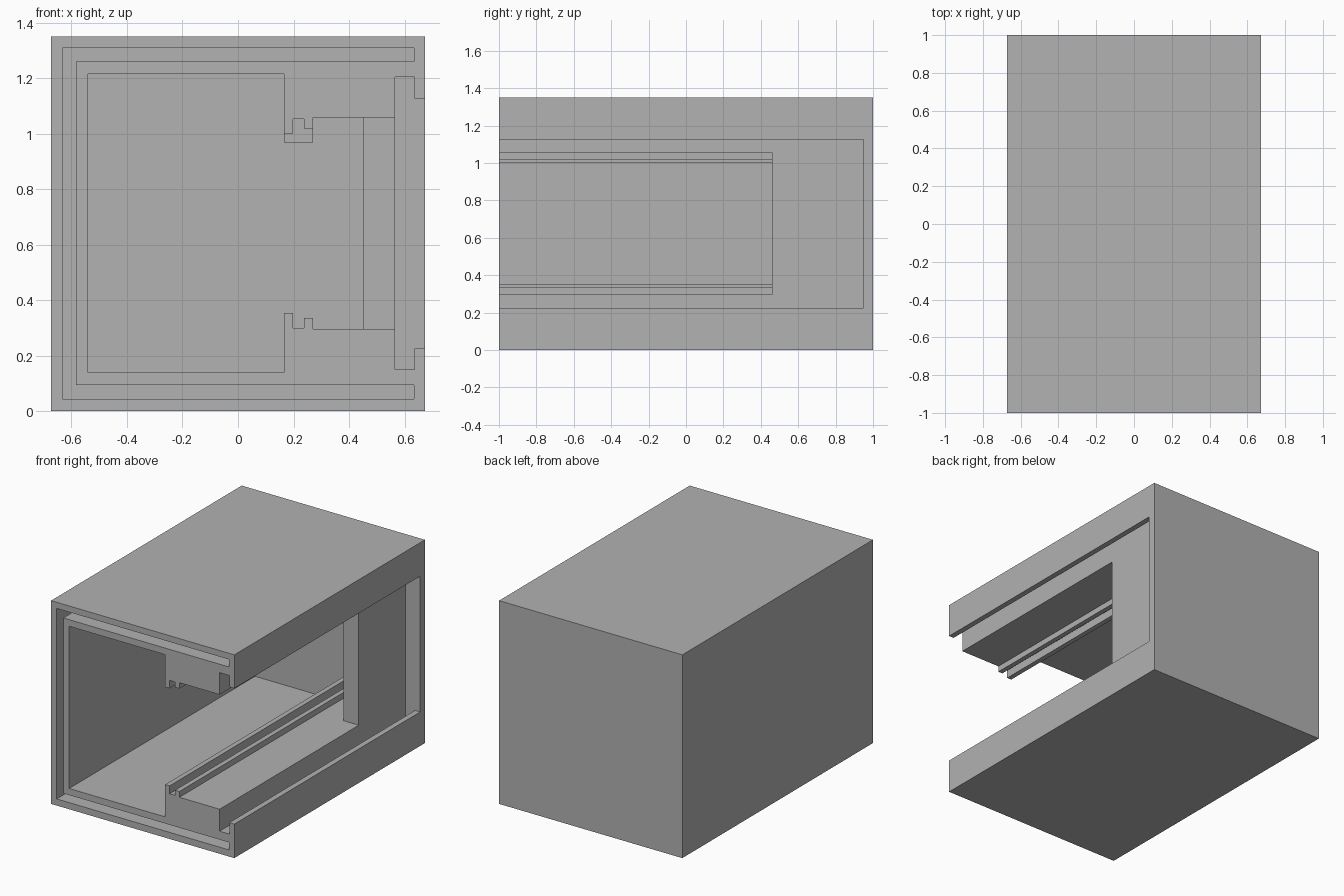
import bpy
import bmesh

cube = bpy.data.objects.get("Cube")
if cube:
    bpy.data.objects.remove(cube, do_unlink=True)

grey = bpy.data.materials.new("plain_grey")
grey.use_nodes = True
grey.diffuse_color = (0.445, 0.445, 0.445, 1)
grey.node_tree.nodes["Principled BSDF"].inputs["Base Color"].default_value = (0.445, 0.445, 0.445, 1)

FRONT, BACK, WALL, JAMB = -1.0, 1.0, 0.95, 0.46
HEIGHT, HALF = 1.35, 0.673


def prism(name, profile, y0, y1):
    """Extrude an x-z outline from y0 to y1."""
    bm = bmesh.new()
    face = bm.faces.new([bm.verts.new((x, y0, z)) for x, z in profile])
    moved = bmesh.ops.extrude_face_region(bm, geom=[face])["geom"]
    verts = [v for v in moved if isinstance(v, bmesh.types.BMVert)]
    bmesh.ops.translate(bm, vec=(0, y1 - y0, 0), verts=verts)
    bmesh.ops.recalc_face_normals(bm, faces=bm.faces)
    mesh = bpy.data.meshes.new(name)
    bm.to_mesh(mesh)
    bm.free()
    mesh.materials.append(grey)
    obj = bpy.data.objects.new(name, mesh)
    bpy.context.collection.objects.link(obj)
    return obj


def mirrored(lower):
    """Close a lower outline with its reflection about mid height."""
    return lower + [(x, HEIGHT + 0.003 - z) for x, z in reversed(lower)]


def carve(body, name, profile, y0, y1):
    """Cut a prism out of the body, then discard the cutter."""
    cutter = prism(name, profile, y0, y1)
    cutter.hide_render = True
    mod = body.modifiers.new(name, "BOOLEAN")
    mod.operation = "DIFFERENCE"
    mod.solver = "EXACT"
    mod.object = cutter
    bpy.context.view_layer.objects.active = body
    bpy.ops.object.modifier_apply(modifier=name)
    bpy.data.objects.remove(cutter, do_unlink=True)


# Solid block
housing = prism("housing", mirrored([(-HALF, 0), (HALF, 0)])[:2] + [(HALF, HEIGHT), (-HALF, HEIGHT)], FRONT, BACK)

# Shared outlines: chamber with rail grooves, and side panel track
chamber = [(-0.54, 0.138), (0.165, 0.138), (0.165, 0.353), (0.198, 0.353),
           (0.198, 0.3), (0.238, 0.3), (0.238, 0.335), (0.27, 0.335), (0.27, 0.296)]
track = [(0.565, 0.15), (0.636, 0.15), (0.636, 0.226), (0.75, 0.226)]

# Front chamber, open to the side through the panel track
carve(housing, "front_chamber", mirrored(chamber + [(0.565, 0.296)] + track), FRONT - 0.1, JAMB)

# Rear chamber behind the jamb, with a deeper upper stop block
rear = chamber + [(0.453, 0.296), (0.453, 1.057), (0.27, 1.057), (0.27, 0.968),
                  (0.165, 0.968), (0.165, 1.215), (-0.54, 1.215)]
carve(housing, "rear_chamber", rear, JAMB - 0.02, WALL)

# Side panel track continues to the back wall
carve(housing, "side_track", mirrored(track), JAMB - 0.02, WALL)

# U-shaped slot between the outer and inner shells
slot = [(0.634, 0.094), (0.634, 0.044), (-0.632, 0.044)]
inner = [(-0.583, 0.094)]
u_slot = slot + [(x, HEIGHT + 0.003 - z) for x, z in reversed(slot)] \
    + [(x, HEIGHT + 0.003 - z) for x, z in inner] + inner
carve(housing, "shell_slot", u_slot, FRONT - 0.1, WALL)
